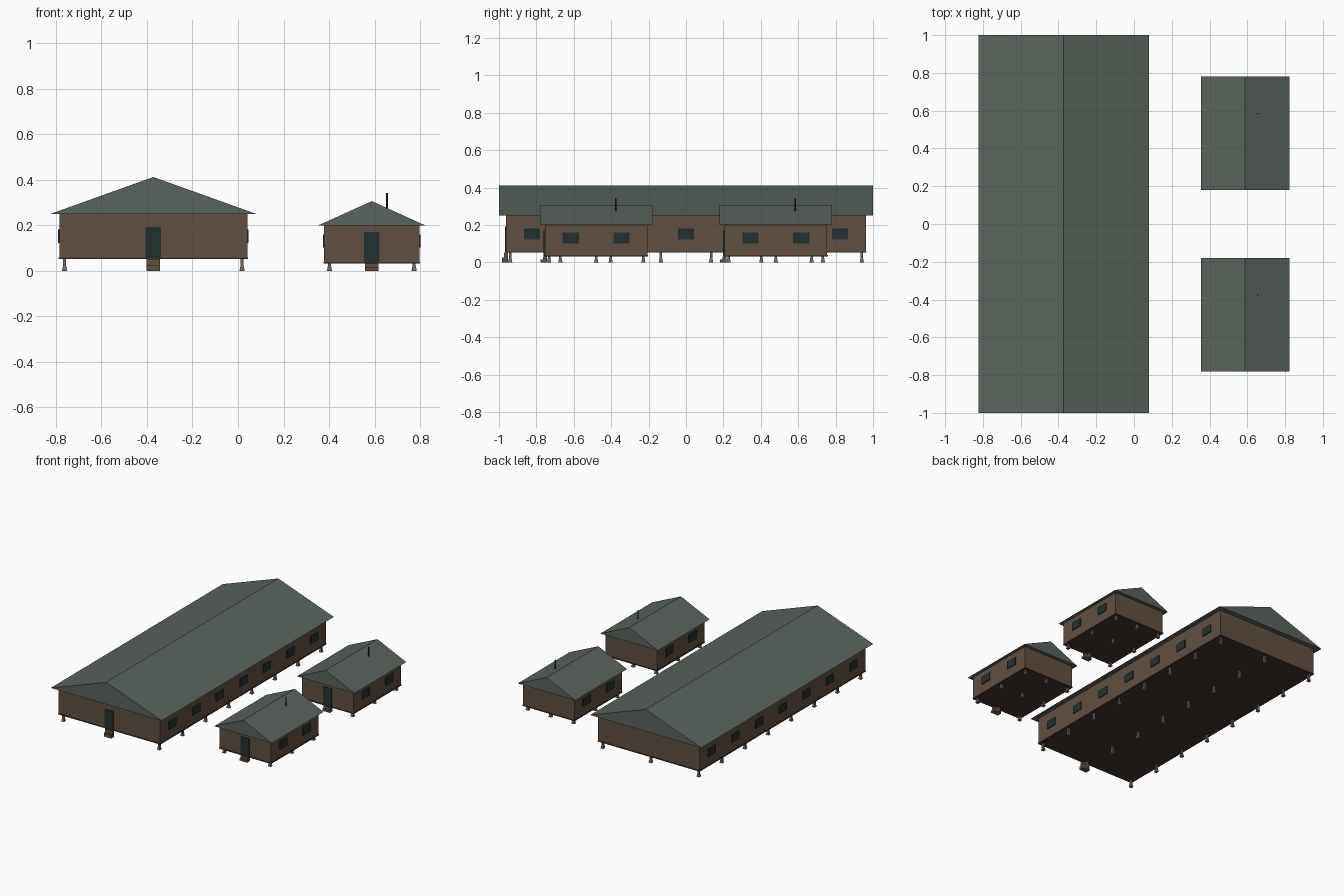
import bpy
import bmesh
from mathutils import Matrix

cube = bpy.data.objects.get("Cube")
if cube:
    bpy.data.objects.remove(cube, do_unlink=True)


def material(name, r, g, b):
    mat = bpy.data.materials.new(name)
    mat.use_nodes = True
    mat.diffuse_color = (r, g, b, 1)
    bsdf = mat.node_tree.nodes["Principled BSDF"]
    bsdf.inputs["Base Color"].default_value = (r, g, b, 1)
    bsdf.inputs["Roughness"].default_value = 0.9
    return mat


ROOF = material("grey green roof", 0.102, 0.127, 0.109)
WALL = material("brown timber", 0.122, 0.080, 0.054)
FLOOR = material("dark floor timber", 0.055, 0.034, 0.026)
GLASS = material("dark teal", 0.018, 0.030, 0.031)
POST = material("weathered post", 0.17, 0.14, 0.115)
METAL = material("black metal", 0.02, 0.02, 0.02)


def finish(name, bm, mat):
    bmesh.ops.recalc_face_normals(bm, faces=bm.faces)
    mesh = bpy.data.meshes.new(name)
    bm.to_mesh(mesh)
    bm.free()
    mesh.materials.append(mat)
    obj = bpy.data.objects.new(name, mesh)
    bpy.context.collection.objects.link(obj)
    return obj


def add_box(bm, x0, x1, y0, y1, z0, z1):
    centre = Matrix.Translation(((x0 + x1) / 2, (y0 + y1) / 2, (z0 + z1) / 2))
    size = Matrix.Diagonal((x1 - x0, y1 - y0, z1 - z0, 1))
    bmesh.ops.create_cube(bm, size=1, matrix=centre @ size)


def box(name, mat, *bounds):
    bm = bmesh.new()
    add_box(bm, *bounds)
    return finish(name, bm, mat)


def gable_roof(name, cx, cy, half_w, half_l, eave, ridge):
    bm = bmesh.new()
    profile = ((cx - half_w, eave), (cx + half_w, eave), (cx, ridge))
    face = bm.faces.new([bm.verts.new((x, cy - half_l, z)) for x, z in profile])
    ext = bmesh.ops.extrude_face_region(bm, geom=[face], use_keep_orig=True)
    moved = [v for v in ext["geom"] if isinstance(v, bmesh.types.BMVert)]
    bmesh.ops.translate(bm, vec=(0, 2 * half_l, 0), verts=moved)
    return finish(name, bm, ROOF)


def hut(name, cx, cy, half_w, half_l, floor, eave, ridge, overhang,
        windows, win_z, door_top, post_rows):
    # Walls on a floor slab, under a gabled roof
    box(name + "_walls", WALL, cx - half_w, cx + half_w,
        cy - half_l, cy + half_l, floor, eave)
    rim = 0.003
    box(name + "_floor", FLOOR, cx - half_w - rim, cx + half_w + rim,
        cy - half_l - rim, cy + half_l + rim, floor - 0.005, floor + 0.002)
    gable_roof(name + "_roof", cx, cy, half_w + overhang[0],
               half_l + overhang[1], eave, ridge)

    # Window plates on both long sides
    bm = bmesh.new()
    for side in (-1, 1):
        x = cx + side * half_w
        for y in windows:
            add_box(bm, x - 0.006, x + 0.006, cy + y - 0.043, cy + y + 0.043,
                    win_z - 0.029, win_z + 0.029)
    finish(name + "_windows", bm, GLASS)

    # Front door and two steps
    front = cy - half_l
    box(name + "_door", GLASS, cx - 0.034, cx + 0.034,
        front - 0.006, front + 0.002, floor - 0.002, door_top)
    bm = bmesh.new()
    step = (floor - 0.005) / 2
    add_box(bm, cx - 0.03, cx + 0.03, front - 0.022, front + 0.012, 0, step)
    add_box(bm, cx - 0.03, cx + 0.03, front - 0.01, front + 0.012, step, 2 * step)
    finish(name + "_steps", bm, WALL)

    # Grid of posts with flared feet
    bm = bmesh.new()
    inset = 0.023
    top = floor - 0.004
    for col in (-1, 0, 1):
        for row in range(post_rows):
            x = cx + col * (half_w - inset)
            y = cy + (half_l - inset) * (2 * row / (post_rows - 1) - 1)
            add_box(bm, x - 0.007, x + 0.007, y - 0.007, y + 0.007, 0.02, top)
            bmesh.ops.create_cone(
                bm, cap_ends=True, segments=4, radius1=0.016, radius2=0.01,
                depth=0.022, matrix=Matrix.Translation((x, y, 0.011))
                @ Matrix.Rotation(0.7854, 4, "Z"))
    finish(name + "_posts", bm, POST)


# Long main building
hut("long_hut", -0.372, 0, 0.413, 0.963, 0.057, 0.25, 0.412, (0.039, 0.037),
    [0.2743 * i for i in range(-3, 4)], 0.152, 0.193, 8)

# Two small huts, each with a stove pipe
for label, cy in (("front", -0.48), ("back", 0.48)):
    name = label + "_small_hut"
    hut(name, 0.588, cy, 0.209, 0.275, 0.037, 0.2, 0.306, (0.025, 0.026),
        (-0.136, 0.136), 0.131, 0.17, 3)
    bm = bmesh.new()
    bmesh.ops.create_cone(bm, cap_ends=True, segments=8, radius1=0.004,
                          radius2=0.004, depth=0.08,
                          matrix=Matrix.Translation((0.655, cy + 0.104, 0.302)))
    finish(name + "_stove_pipe", bm, METAL)
